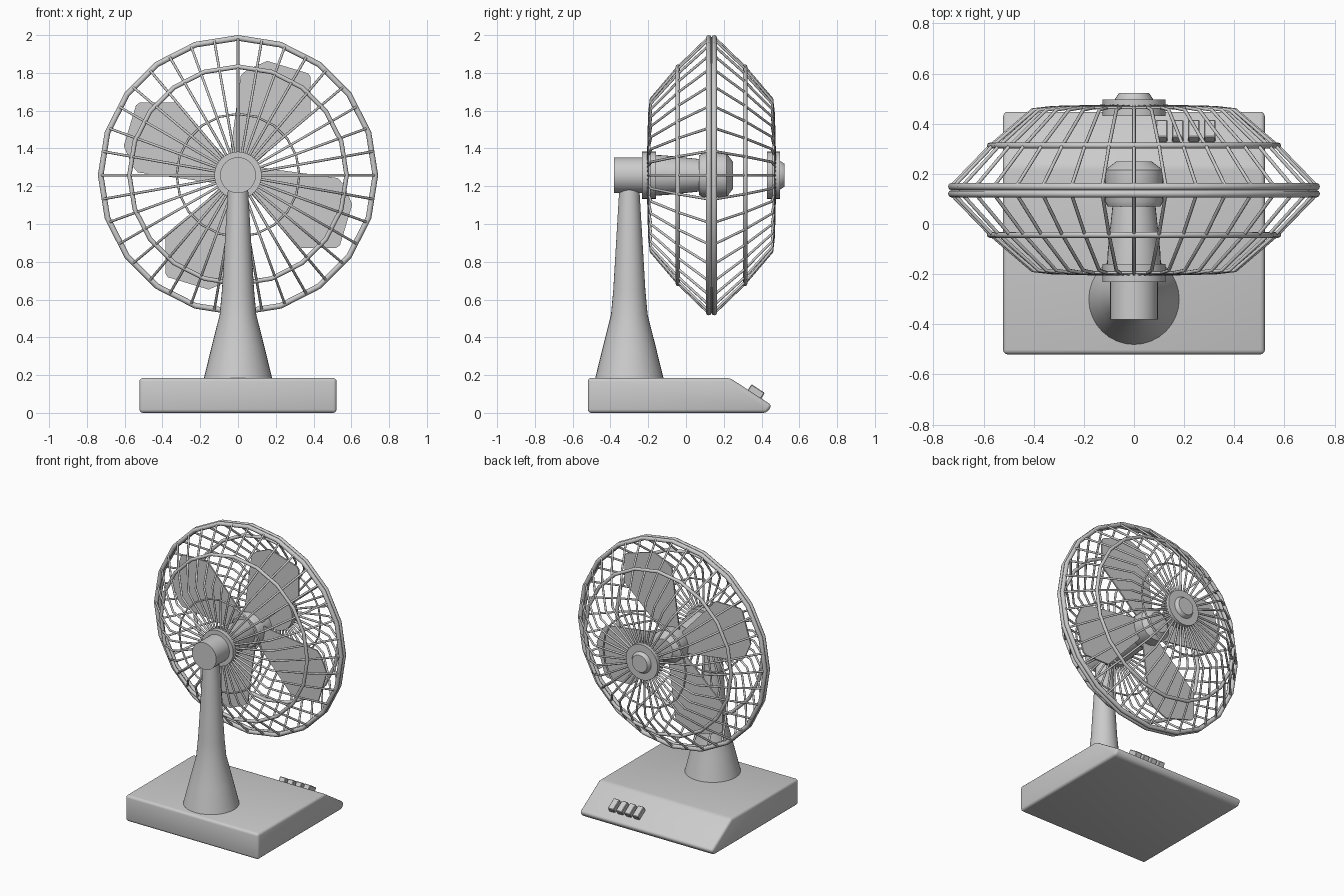
import bpy, bmesh, math

if "Cube" in bpy.data.objects:
    bpy.data.objects.remove(bpy.data.objects["Cube"])

ZC = 1.258      # height of the fan axis
YM = 0.135      # mid plane of the cage


def finish(name, bm, smooth=True):
    bmesh.ops.recalc_face_normals(bm, faces=bm.faces)
    me = bpy.data.meshes.new(name)
    bm.to_mesh(me)
    bm.free()
    ob = bpy.data.objects.new(name, me)
    bpy.context.collection.objects.link(ob)
    if smooth:
        select(ob)
        bpy.ops.object.shade_smooth_by_angle(angle=math.radians(35))
    return ob


def select(ob):
    bpy.ops.object.select_all(action='DESELECT')
    ob.select_set(True)
    bpy.context.view_layer.objects.active = ob


def lathe(name, profile, place, n=32):
    """Closed solid of revolution; profile = (radius, position along axis)."""
    bm = bmesh.new()
    rows = []
    for r, h in profile:
        rows.append([bm.verts.new(place(r * math.cos(2 * math.pi * i / n),
                                        r * math.sin(2 * math.pi * i / n), h))
                     for i in range(n)])
    for a, b in zip(rows, rows[1:]):
        for i in range(n):
            j = (i + 1) % n
            bm.faces.new((a[i], a[j], b[j], b[i]))
    bm.faces.new(rows[0])
    bm.faces.new(rows[-1])
    return finish(name, bm)


def fan_axis(a, b, h):
    return (a, h, ZC + b)


def post_axis(a, b, h):
    return (a, -0.30 + b, h)


def prism(name, outline, place, depth, bevel=0.0, segs=2):
    """Extrude a flat outline through +-depth, with optional rounded edges."""
    bm = bmesh.new()
    lo = [bm.verts.new(place(u, v, -depth)) for u, v in outline]
    hi = [bm.verts.new(place(u, v, depth)) for u, v in outline]
    bm.faces.new(lo)
    bm.faces.new(hi)
    n = len(lo)
    for i in range(n):
        j = (i + 1) % n
        bm.faces.new((lo[i], lo[j], hi[j], hi[i]))
    if bevel:
        bmesh.ops.bevel(bm, geom=bm.edges[:], offset=bevel, segments=segs,
                        profile=0.5, affect='EDGES')
    return finish(name, bm)


def tubes(name, paths, radius, cyclic=False):
    """Round wires along straight-segment paths."""
    cu = bpy.data.curves.new(name, 'CURVE')
    cu.dimensions = '3D'
    cu.bevel_depth = radius
    cu.bevel_resolution = 2
    for path in paths:
        sp = cu.splines.new('POLY')
        sp.points.add(len(path) - 1)
        for p, co in zip(sp.points, path):
            p.co = (*co, 1)
        sp.use_cyclic_u = cyclic
    ob = bpy.data.objects.new(name, cu)
    bpy.context.collection.objects.link(ob)
    select(ob)
    bpy.ops.object.convert(target='MESH')
    bpy.ops.object.shade_smooth_by_angle(angle=math.radians(50))


def circle(r, y, n=20):
    return [fan_axis(r * math.cos(2 * math.pi * i / n),
                     r * math.sin(2 * math.pi * i / n), y) for i in range(n)]


# base with sloped control panel
prism("base", [(-0.52, 0), (-0.52, 0.185), (0.232, 0.185), (0.455, 0.04), (0.428, 0)],
      lambda u, v, d: (d, u, v), 0.522, 0.018, 3)

# control buttons on the slope
t = (0.838, -0.545)
nrm = (0.545, 0.838)
for k in range(4):
    x = 0.11 + 0.064 * k
    prism(f"button_{k + 1}", [(-0.042, -0.03), (0.042, -0.03), (0.042, 0.02), (-0.042, 0.02)],
          lambda u, v, d: (x + d, 0.371 + u * t[0] + v * nrm[0],
                           0.112 + u * t[1] + v * nrm[1]), 0.023, 0.004, 1)

# flared post
lathe("post", [(0.183, 0.175), (0.14, 0.35), (0.097, 0.52), (0.085, 0.65),
               (0.053, 1.19), (0.05, 1.24)], post_axis)

# motor, cage hubs and rotor hub
lathe("motor_rear", [(0.095, -0.38), (0.095, -0.22)], fan_axis)
lathe("rear_hub", [(0.125, -0.232), (0.125, -0.16)], fan_axis)
lathe("motor_body", [(0.108, -0.17), (0.105, -0.11), (0.085, 0.08)], fan_axis)
lathe("rotor_hub", [(0.105, 0.07), (0.116, 0.09), (0.116, 0.215), (0.07, 0.25)], fan_axis)
lathe("front_hub", [(0.125, 0.43), (0.125, 0.497)], fan_axis)
lathe("front_cap", [(0.075, 0.49), (0.075, 0.5), (0.06, 0.522)], fan_axis)

# four flat blades
blade = [(-0.05, 0.07), (-0.03, 0.2), (-0.01, 0.35), (0.015, 0.53), (0.05, 0.56),
         (0.155, 0.605), (0.37, 0.54), (0.385, 0.52), (0.385, 0.33), (0.10, 0.07)]
for k in range(4):
    c, s = [(1, 0), (0, 1), (-1, 0), (0, -1)][k]
    prism(f"blade_{k + 1}", blade,
          lambda u, v, d: fan_axis(u * c - v * s, u * s + v * c, YM + d), 0.005)

# cage halves, mirrored about the mid plane
wire = [(0.725, 0.02), (0.575, 0.175), (0.405, 0.32), (0.325, 0.329), (0.08, 0.335)]
for side, sg in (("rear", -1), ("front", 1)):
    paths = []
    for i in range(36):
        a = 2 * math.pi * i / 36
        paths.append([fan_axis(r * math.cos(a), r * math.sin(a), YM + sg * h)
                      for r, h in wire])
    tubes(f"{side}_cage_wires", paths, 0.007)
    tubes(f"{side}_rim", [circle(0.727, YM + sg * 0.0145)], 0.015, True)
    tubes(f"{side}_middle_ring", [circle(0.575, YM + sg * 0.178)], 0.012, True)
    tubes(f"{side}_inner_ring", [circle(0.325, YM + sg * 0.329)], 0.006, True)
